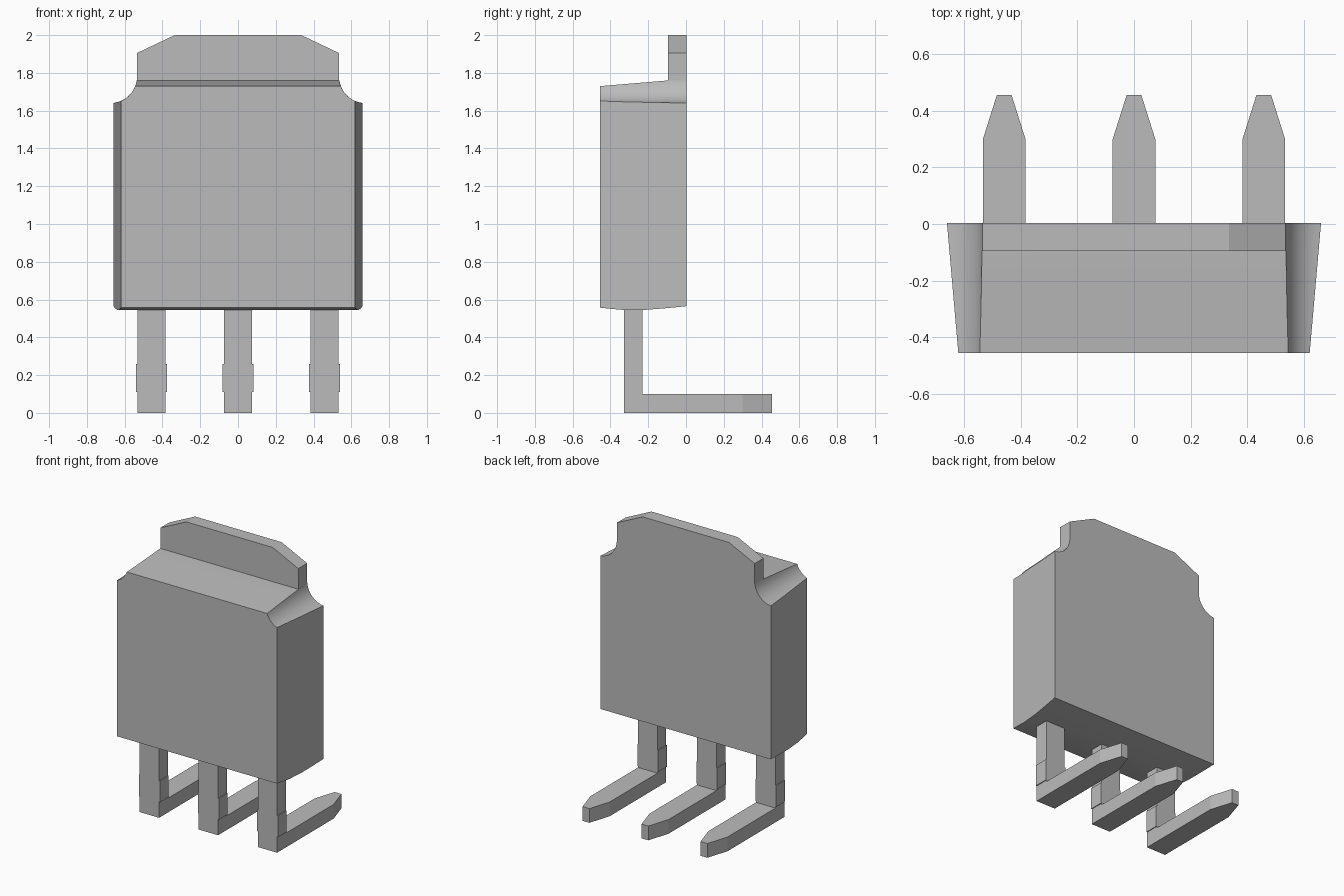
import bpy, bmesh
from math import sqrt, radians, asin, acos, sin, cos, pi
from mathutils import Vector

cube = bpy.data.objects.get("Cube")
if cube:
    bpy.data.objects.remove(cube, do_unlink=True)

grey = bpy.data.materials.new("plain_grey")
grey.use_nodes = True
colour = (0.5, 0.5, 0.5, 1)
grey.diffuse_color = colour
grey.node_tree.nodes["Principled BSDF"].inputs["Base Color"].default_value = colour


def loft(name, rings):
    """Join matching closed rings of points and cap both ends."""
    bm = bmesh.new()
    loops = [[bm.verts.new(p) for p in ring] for ring in rings]
    count = len(loops[0])
    for a, b in zip(loops, loops[1:]):
        for i in range(count):
            j = (i + 1) % count
            bm.faces.new((a[i], a[j], b[j], b[i]))
    bm.faces.new(loops[0])
    bm.faces.new(loops[-1])
    bmesh.ops.recalc_face_normals(bm, faces=bm.faces)
    mesh = bpy.data.meshes.new(name)
    bm.to_mesh(mesh)
    bm.free()
    mesh.materials.append(grey)
    obj = bpy.data.objects.new(name, mesh)
    bpy.context.collection.objects.link(obj)
    return obj


def mirrored(half):
    return half + [(-u, v) for u, v in reversed(half)]


# Round shoulder notch shared by the body and the tab
NOTCH_X, NOTCH_Z, NOTCH_R = 0.675, 1.78, 0.14
FRONT, TAB_FRONT, BACK = -0.455, -0.095, 0.003


def body_ring(y, bottom):
    t = (y - FRONT) / (BACK - FRONT)
    width = 0.62 + 0.04 * t
    top = min(1.76, 1.73 + 0.03 * (y - FRONT) / (TAB_FRONT - FRONT))
    start = pi + asin((NOTCH_Z - top) / NOTCH_R)
    end = 2 * pi - acos((width - NOTCH_X) / NOTCH_R)
    steps = 10
    half = [(width, bottom)]
    for i in range(steps + 1):
        a = end + (start - end) * i / steps
        half.append((NOTCH_X + NOTCH_R * cos(a), NOTCH_Z + NOTCH_R * sin(a)))
    return [(x, y, z) for x, z in mirrored(half)]


# Moulded body with drafted sides and a gently bowed underside
stations = [(FRONT, 0.557), (-0.39, 0.55), (-0.33, 0.545), (-0.22, 0.545),
            (TAB_FRONT, 0.555), (BACK, 0.565)]
body = loft("body", [body_ring(y, z) for y, z in stations])
bpy.context.view_layer.objects.active = body
body.select_set(True)
bpy.ops.object.shade_smooth_by_angle(angle=radians(15))
body.select_set(False)

# Mounting tab with clipped corners
tab = mirrored([(0.536, 1.76), (0.535, 1.78), (0.535, 1.905), (0.335, 2.0)])
loft("mounting_tab", [[(x, y, z) for x, z in tab] for y in (TAB_FRONT, BACK)])

# Three bent leads: a shouldered upright and a pointed foot
W, SHOULDER = 0.075, 0.081
upright = mirrored([(W, 0), (W, 0.11), (SHOULDER, 0.11), (SHOULDER, 0.26),
                    (W, 0.26), (W, 0.6)])
foot = mirrored([(W, -0.23), (W, 0.3), (0.026, 0.455)])
for label, cx in (("right", -0.458), ("middle", 0), ("left", 0.458)):
    loft(label + "_lead_upright",
         [[(cx + x, y, z) for x, z in upright] for y in (-0.328, -0.23)])
    loft(label + "_lead_foot",
         [[(cx + x, y, z) for x, y in foot] for z in (0, 0.1)])
